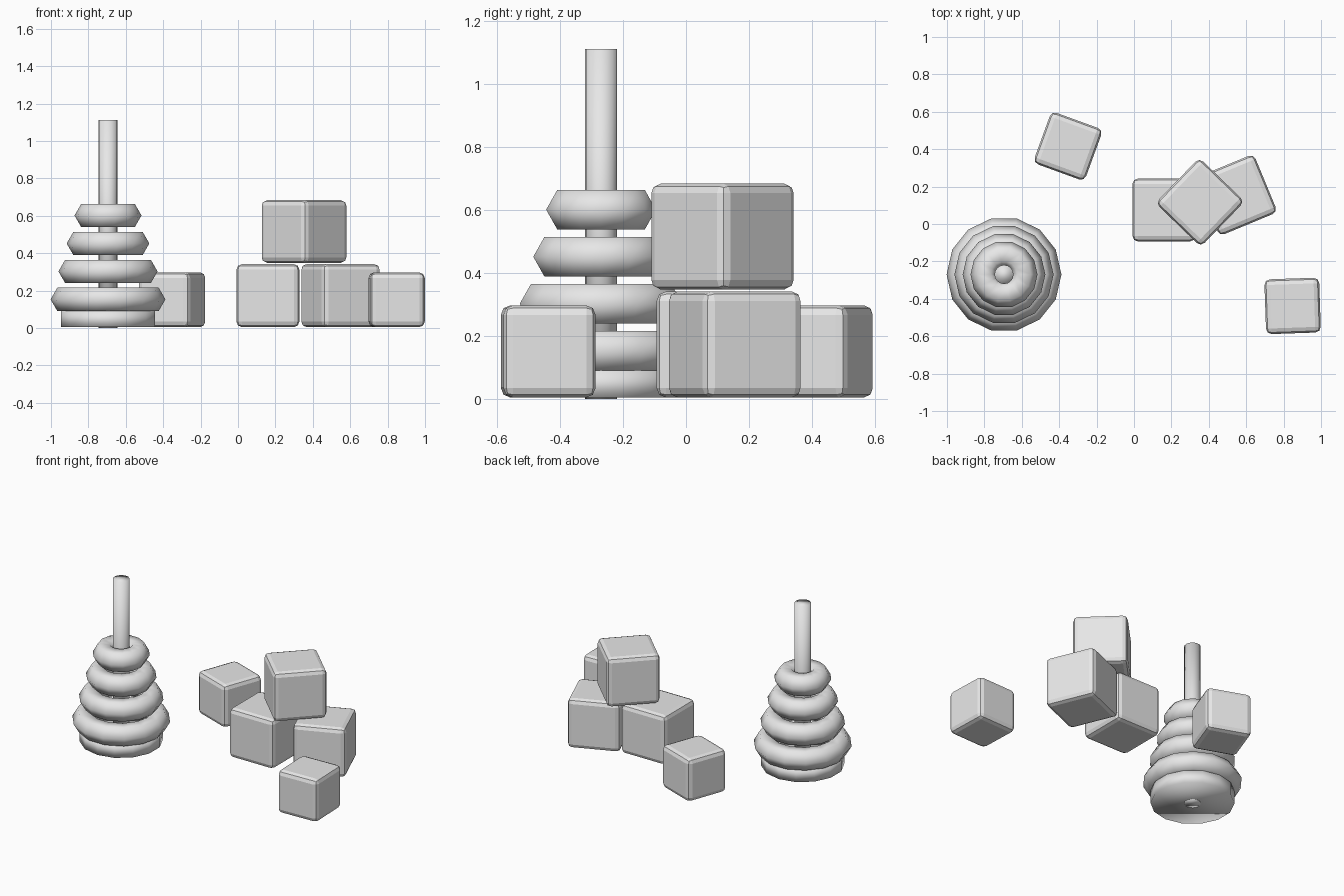
import bpy, bmesh
from math import radians, pi, cos, sin
from mathutils import Matrix

cube = bpy.data.objects.get("Cube")
if cube:
    bpy.data.objects.remove(cube, do_unlink=True)

# One plain grey for everything
grey = bpy.data.materials.new("light_grey")
grey.use_nodes = True
COLOR = (0.8, 0.8, 0.8, 1)
grey.diffuse_color = COLOR
grey.node_tree.nodes["Principled BSDF"].inputs["Base Color"].default_value = COLOR

TOWER = (-0.695, -0.27)
SIDES = 14


def add_object(name, bm, location, turn=0, smooth=False):
    bmesh.ops.recalc_face_normals(bm, faces=bm.faces)
    for f in bm.faces:
        f.smooth = smooth
    mesh = bpy.data.meshes.new(name)
    bm.to_mesh(mesh)
    bm.free()
    mesh.materials.append(grey)
    ob = bpy.data.objects.new(name, mesh)
    ob.location = location
    ob.rotation_euler.z = radians(turn)
    bpy.context.collection.objects.link(ob)
    return ob


def cylinder(name, radius, z0, z1, sides):
    bm = bmesh.new()
    bmesh.ops.create_cone(bm, cap_ends=True, segments=sides, radius1=radius,
                          radius2=radius, depth=z1 - z0)
    return add_object(name, bm, (*TOWER, (z0 + z1) / 2), smooth=True)


def ring(name, major, minor, z, profile_sides=6):
    # Hexagonal tube swept around the peg
    bm = bmesh.new()
    loops = []
    for i in range(SIDES):
        a = 2 * pi * i / SIDES
        loop = []
        for j in range(profile_sides):
            b = 2 * pi * j / profile_sides
            r = major + minor * cos(b)
            loop.append(bm.verts.new((r * cos(a), r * sin(a), minor * sin(b))))
        loops.append(loop)
    for i in range(SIDES):
        p, q = loops[i], loops[(i + 1) % SIDES]
        for j in range(profile_sides):
            k = (j + 1) % profile_sides
            bm.faces.new((p[j], q[j], q[k], p[k]))
    return add_object(name, bm, (*TOWER, z), smooth=True)


def block(name, size, x, y, z, turn):
    # Toy block with rounded edges
    bm = bmesh.new()
    bmesh.ops.create_cube(bm, size=size)
    ob = add_object(name, bm, (x, y, z), turn)
    bevel = ob.modifiers.new("rounded_edges", 'BEVEL')
    bevel.width = 0.03
    bevel.segments = 2
    return ob


# Stacking toy
cylinder("tower_base", 0.258, 0.004, 0.09, SIDES)
cylinder("tower_peg", 0.051, 0.0, 1.113, 16)
for n, major in enumerate((0.235, 0.193, 0.149, 0.107)):
    ring(f"stacking_ring_{n + 1}", major, 0.072, 0.153 + 0.1495 * n)

# Blocks
SMALL, LARGE = 0.293, 0.337
block("small_block_back", SMALL, -0.353, 0.416, 0.151, -20)
block("small_block_front", SMALL, 0.848, -0.438, 0.151, 2)
block("large_block_left", LARGE, 0.16, 0.075, 0.173, 0)
block("large_block_right", LARGE, 0.548, 0.155, 0.173, 22.5)
block("large_block_top", LARGE, 0.353, 0.116, 0.516, 46)
